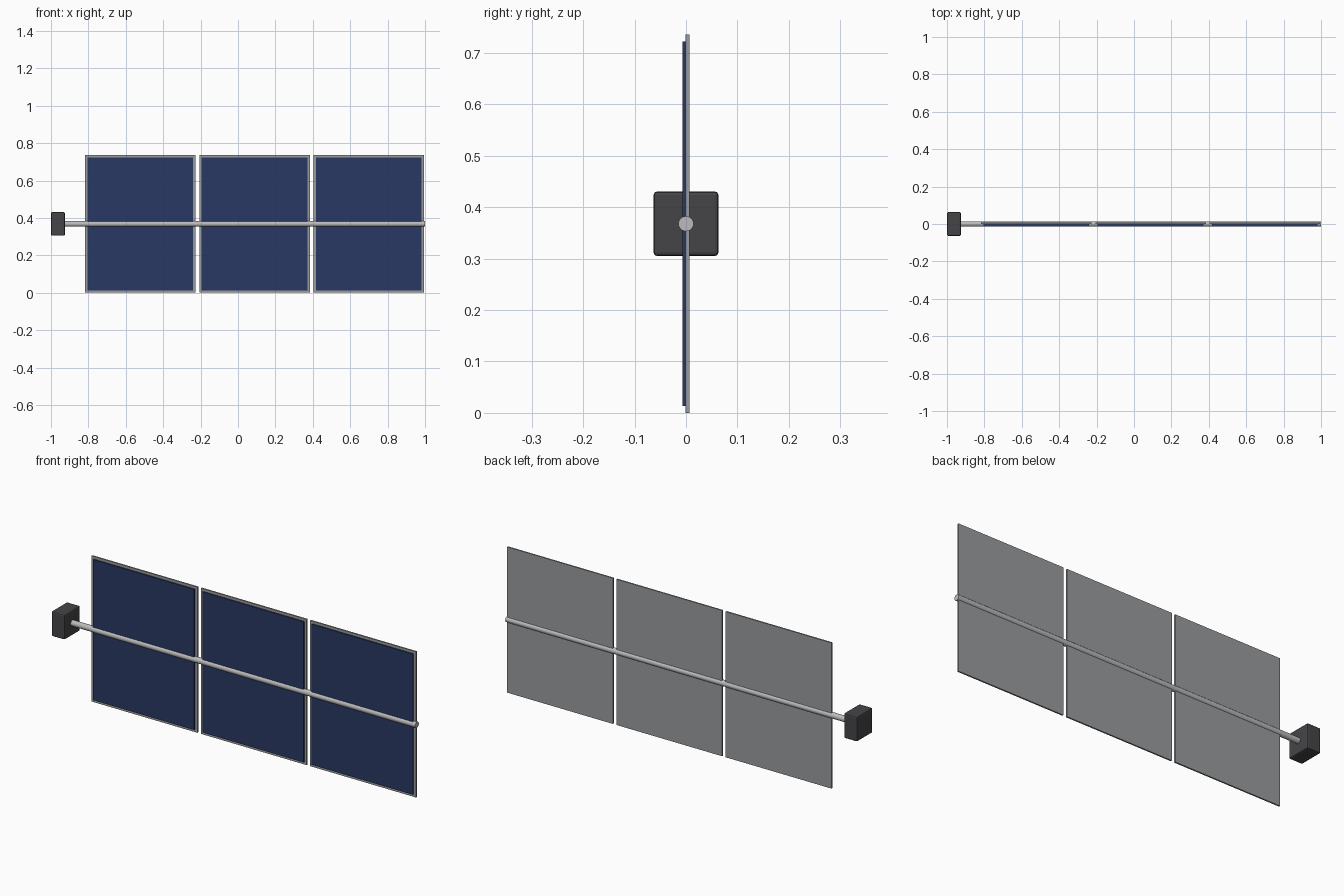
import bpy, math

if "Cube" in bpy.data.objects:
    bpy.data.objects.remove(bpy.data.objects["Cube"])

def mat(name, c):
    m = bpy.data.materials.new(name)
    m.diffuse_color = (*c, 1)
    m.use_nodes = True
    m.node_tree.nodes["Principled BSDF"].inputs["Base Color"].default_value = m.diffuse_color
    return m

blue = mat("cell_blue", (0.022, 0.04, 0.125))
dark = mat("housing_dark", (0.06, 0.06, 0.065))
frame_grey = mat("frame_grey", (0.32, 0.33, 0.34))
rod_grey = mat("rod_grey", (0.5, 0.5, 0.5))

def box(name, lo, hi, material, bevel=0):
    bpy.ops.mesh.primitive_cube_add(size=1, location=[(a + b) / 2 for a, b in zip(lo, hi)])
    o = bpy.context.object
    o.name = name
    o.scale = [b - a for a, b in zip(lo, hi)]
    bpy.ops.object.transform_apply(location=False, rotation=False, scale=True)
    o.data.materials.append(material)
    if bevel:
        b = o.modifiers.new("bevel", 'BEVEL')
        b.width = bevel
        b.segments = 2
    return o

H = 0.736          # panel height
ZC = H / 2         # axis height
W, PITCH, X0 = 0.591, 0.611, -0.818
RIM = 0.013

# three panels: grey backing frame with raised blue cell sheet in front
for i in range(3):
    x = X0 + i * PITCH
    box(f"panel_frame_{i + 1}", (x, -0.0005, 0), (x + W, 0.007, H), frame_grey)
    box(f"solar_cells_{i + 1}", (x + RIM, -0.007, RIM), (x + W - RIM, 0.001, H - RIM), blue)

# mounting block at the root
box("root_housing", (-1, -0.063, ZC - 0.063), (-0.925, 0.063, ZC + 0.063), dark, 0.007)

# boom running through all panels
bpy.ops.mesh.primitive_cylinder_add(vertices=24, radius=0.0147, depth=1.94,
                                    location=(0.03, 0, ZC), rotation=(0, math.pi / 2, 0))
boom = bpy.context.object
boom.name = "boom"
boom.data.materials.append(rod_grey)
bpy.ops.object.shade_smooth_by_angle()
